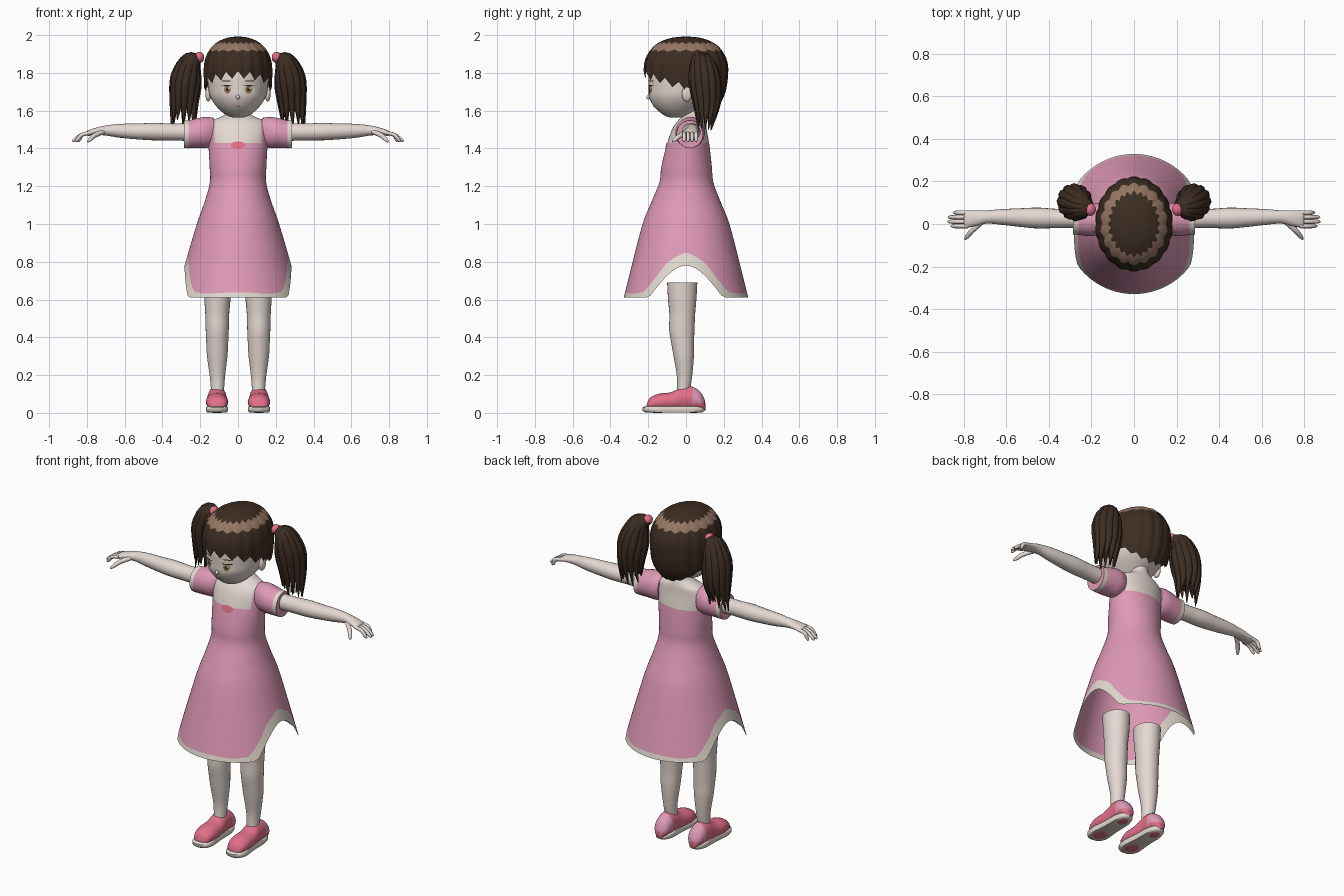
import bpy, bmesh, random
from math import sin, cos, pi
from mathutils import Vector
from mathutils.bvhtree import BVHTree

random.seed(4)
if "Cube" in bpy.data.objects:
    bpy.data.objects.remove(bpy.data.objects["Cube"])


def material(name, r, g, b):
    m = bpy.data.materials.new(name)
    m.use_nodes = True
    m.diffuse_color = (r, g, b, 1)
    bsdf = m.node_tree.nodes["Principled BSDF"]
    bsdf.inputs["Base Color"].default_value = (r, g, b, 1)
    bsdf.inputs["Roughness"].default_value = 0.8
    return m


SKIN = material("skin", 0.78, 0.69, 0.64)
PINK = material("dress pink", 0.74, 0.32, 0.47)
CREAM = material("cream trim", 0.76, 0.70, 0.62)
CORAL = material("coral pink", 0.76, 0.16, 0.25)
HAIR = material("dark brown hair", 0.045, 0.026, 0.016)
SHINE = material("hair highlight", 0.30, 0.18, 0.125)
IRIS = material("tan iris", 0.33, 0.19, 0.09)


def finish(name, bm, mats, angle=1.0):
    bmesh.ops.recalc_face_normals(bm, faces=bm.faces)
    me = bpy.data.meshes.new(name)
    bm.to_mesh(me)
    bm.free()
    for m in mats:
        me.materials.append(m)
    ob = bpy.data.objects.new(name, me)
    bpy.context.collection.objects.link(ob)
    bpy.ops.object.select_all(action='DESELECT')
    ob.select_set(True)
    bpy.context.view_layer.objects.active = ob
    bpy.ops.object.shade_smooth_by_angle(angle=angle)
    return ob


def smooth(pts, k=4):
    """Pass a smooth path through tuples of any length."""
    out = []
    for i in range(len(pts) - 1):
        p = [pts[max(0, min(len(pts) - 1, i + j))] for j in (-1, 0, 1, 2)]
        for s in range(k):
            t = s / k
            out.append(tuple(b + 0.5 * t * (c - a + t * (2*a - 5*b + 4*c - d + t * (3*(b - c) + d - a)))
                             for a, b, c, d in zip(*p)))
    return out + [tuple(pts[-1])]


def skin_rings(rings, caps=(True, True), mat_rule=None):
    """Join closed rings of points with quads."""
    bm = bmesh.new()
    rows = [[bm.verts.new(p) for p in r] for r in rings]
    n = len(rows[0])
    for j in range(len(rows) - 1):
        for i in range(n):
            k = (i + 1) % n
            f = bm.faces.new((rows[j][i], rows[j][k], rows[j+1][k], rows[j+1][i]))
            if mat_rule:
                f.material_index = mat_rule(j)
    for row, cap in zip((rows[0], rows[-1]), caps):
        if cap:
            bm.faces.new(row)
    return bm


def tube(name, pts, axis, mats, n=20, k=4, mat_rule=None):
    """Points are x, y, z and two radii; axis None follows the path."""
    pts = smooth(pts, k)
    rings = []
    for i, (x, y, z, a, b) in enumerate(pts):
        if axis == 'x':
            u, v = Vector((0, a, 0)), Vector((0, 0, b))
        elif axis == 'y':
            u, v = Vector((a, 0, 0)), Vector((0, 0, b))
        elif axis == 'z':
            u, v = Vector((a, 0, 0)), Vector((0, b, 0))
        else:
            t = Vector(pts[min(i+1, len(pts)-1)][:3]) - Vector(pts[max(i-1, 0)][:3])
            u = t.cross(Vector((0.1, 1, 0.1))).normalized()
            v = t.cross(u).normalized() * b
            u = u * a
        rings.append([Vector((x, y, z)) + u*cos(2*pi*q/n) + v*sin(2*pi*q/n) for q in range(n)])
    return finish(name, skin_rings(rings, mat_rule=mat_rule), mats)


def ball(name, c, r, mat):
    bm = bmesh.new()
    bmesh.ops.create_uvsphere(bm, u_segments=16, v_segments=10, radius=1)
    for v in bm.verts:
        v.co = Vector(c) + Vector([a*b for a, b in zip(v.co, r)])
    return finish(name, bm, [mat])


def plate(name, base, x, z, rx, rz, mat, off=0.003):
    """Thin disc draped on the front of a part."""
    me = base.data
    tree = BVHTree.FromPolygons([v.co for v in me.vertices], [p.vertices[:] for p in me.polygons])
    bm = bmesh.new()
    bmesh.ops.create_circle(bm, cap_ends=True, cap_tris=True, segments=20, radius=1)
    for v in bm.verts:
        px, pz = x + v.co.x*rx, z + v.co.y*rz
        hit = tree.ray_cast(Vector((px, -2, pz)), Vector((0, 1, 0)))[0]
        v.co = (px, (hit.y if hit else 0) - off, pz)
    return finish(name, bm, [mat])


def lookup(profile, z):
    """Interpolate a profile listed by rising height."""
    for a, b in zip(profile, profile[1:]):
        if z <= b[0]:
            t = max(0, (z - a[0]) / (b[0] - a[0]))
            return [p + (q - p)*t for p, q in zip(a, b)][1:]
    return profile[-1][1:]


# Dress, upper chest and neck: height, centre y, half width, half depth
BODY = smooth([(0.60, 0, 0.332, 0.332), (0.70, 0, 0.305, 0.307), (0.80, 0, 0.277, 0.282),
               (1.0, 0, 0.218, 0.23), (1.12, 0, 0.176, 0.182), (1.22, 0.002, 0.149, 0.143),
               (1.30, 0.003, 0.150, 0.134), (1.41, 0.01, 0.156, 0.115), (1.50, 0.018, 0.160, 0.092),
               (1.545, 0.03, 0.140, 0.075), (1.57, 0.04, 0.085, 0.06), (1.60, 0.04, 0.052, 0.052),
               (1.68, 0.04, 0.05, 0.05)], 6)
SEG = 72
WAIST = 1.0


def body_ring(height):
    ring = []
    for i in range(SEG):
        c, s = cos(2*pi*i/SEG), sin(2*pi*i/SEG)
        z = height(s)
        cy, rx, ry = lookup(BODY, z)
        ring.append((rx*c, cy + ry*s, z))
    return ring


def hem(s):
    return 0.61 + 0.17 * max(0, 1 - (s*0.32/0.19)**2)


def trim(s):
    arch = max(0, 1 - (s*0.32/0.22)**2)
    return 0.635 + 0.004*cos(18*s) + 0.21*arch


rings = [body_ring(hem)]
for q in range(10):
    rings.append(body_ring(lambda s: trim(s) + (WAIST - trim(s)) * q / 9))
rings += [body_ring(lambda s: z) for z in [p[0] for p in BODY] if z > WAIST + 0.01]
bm = skin_rings(rings, (False, True), lambda j: 2 if j == 0 else 0)
for co, no in (((0, 0, 1.43), (0, 0, 1)), ((0.125, 0, 0), (1, 0, 0)), ((-0.125, 0, 0), (1, 0, 0))):
    geom = bm.verts[:] + bm.edges[:] + bm.faces[:]
    bmesh.ops.bisect_plane(bm, geom=geom, plane_co=co, plane_no=no)
for f in bm.faces:
    c = f.calc_center_median()
    if c.z > 1.43 and abs(c.x) < 0.125:
        f.material_index = 1
dress = finish("dress_and_neck", bm, [PINK, SKIN, CREAM])
plate("dress_bow", dress, 0, 1.418, 0.038, 0.02, CORAL)

# Head
head = tube("head", [(0, -0.05, 1.563, 0.025, 0.035), (0, -0.045, 1.578, 0.065, 0.075),
                     (0, -0.038, 1.62, 0.112, 0.13), (0, -0.02, 1.67, 0.146, 0.175),
                     (0, -0.005, 1.72, 0.158, 0.193), (0, 0, 1.79, 0.162, 0.198),
                     (0, 0, 1.86, 0.150, 0.18), (0, 0, 1.92, 0.11, 0.14),
                     (0, 0, 1.95, 0.03, 0.04)], 'z', [SKIN], 40)
ball("nose", (0, -0.198, 1.672), (0.01, 0.012, 0.012), SKIN)
plate("mouth", head, 0, 1.622, 0.014, 0.003, CORAL)

# Hair cap: height, half width, half depth
CAP = smooth([(1.60, 0.125, 0.15), (1.68, 0.168, 0.198), (1.78, 0.178, 0.216), (1.86, 0.174, 0.213),
              (1.92, 0.150, 0.184), (1.96, 0.112, 0.142), (1.985, 0.06, 0.08), (1.993, 0.006, 0.008)], 6)
CSEG = 144


def zigzag(i, period):
    return abs((i % period) / period * 2 - 1)


def cap_ring(t):
    """t from 0 to 1 is hairline to highlight, 1 to 2 the highlight, 2 to 3 the crown."""
    ring = []
    for i in range(CSEG):
        c, s = cos(2*pi*i/CSEG), sin(2*pi*i/CSEG)
        line = 1.74 - s*(0.07 if s < 0 else 0.12) - (0.04 if s < 0 else 0.015)*zigzag(i, 8)
        low, high = 1.912 + 0.012*zigzag(i, 8), 1.952 + 0.012*zigzag(i + 3, 6)
        stops = (line, low, high, 1.993)
        k = min(int(t), 2)
        z = stops[k] + (stops[k+1] - stops[k])*(t - k)
        rx, ry = lookup(CAP, z)
        bump = 1 + 0.03*(1 - zigzag(i, 8)**2) * min(1, 3 - t)
        ring.append((rx*bump*c, ry*bump*s, z))
    return ring


levels = [q/10 for q in range(10)] + [1 + q/4 for q in range(4)] + [2 + q/6 for q in range(7)]
bm = skin_rings([cap_ring(t) for t in levels], (False, True), lambda j: 1 if 10 <= j < 14 else 0)
finish("hair_cap", bm, [HAIR, SHINE], 0.7)

for side, s in (("left", 1), ("right", -1)):
    def path(*pts):
        return [(s*p[0],) + p[1:] for p in pts]

    # Ears, eyes and brows
    ball(side + "_ear", (s*0.157, 0.005, 1.69), (0.016, 0.027, 0.042), SKIN)
    plate(side + "_eye_white", head, s*0.058, 1.71, 0.032, 0.022, CREAM, 0.002)
    plate(side + "_iris", head, s*0.056, 1.711, 0.018, 0.021, IRIS, 0.004)
    plate(side + "_pupil", head, s*0.056, 1.711, 0.008, 0.011, HAIR, 0.006)
    plate(side + "_eye_glint", head, s*0.056 + 0.007, 1.72, 0.005, 0.005, CREAM, 0.007)
    plate(side + "_lash", head, s*0.06, 1.732, 0.03, 0.003, HAIR, 0.005)
    plate(side + "_brow", head, s*0.062, 1.757, 0.026, 0.003, HAIR, 0.003)

    # Pigtail of tapered locks and its tie
    ball(side + "_hair_tie", (s*0.205, 0.068, 1.883), (0.026, 0.03, 0.028), CORAL)
    for i in range(13):
        a = 2*pi*i/12
        r = 0 if i == 12 else 1
        c, d = r*cos(a), r*sin(a)
        tip = 1.53 + random.uniform(-0.04, 0.03)
        tube(f"{side}_pigtail_lock_{i + 1}", path(
            (0.19, 0.07, 1.875, 0.014, 0.014),
            (0.245 + 0.02*c, 0.085 + 0.035*d, 1.865 + 0.015*c, 0.027, 0.024),
            (0.275 + 0.055*c, 0.10 + 0.06*d, 1.76 + 0.02*c, 0.028, 0.028),
            (0.285 + 0.058*c, 0.11 + 0.055*d, 1.64, 0.019, 0.02),
            (0.29 + 0.062*c, 0.10 + 0.035*d, tip, 0.002, 0.002)), None, [HAIR], 8, 4)

    # Puffed sleeve with cream cuff
    tube(side + "_sleeve", path((0.126, 0.028, 1.487, 0.06, 0.074), (0.165, 0.024, 1.485, 0.075, 0.082),
                                (0.21, 0.02, 1.482, 0.077, 0.079), (0.262, 0.02, 1.475, 0.071, 0.074),
                                (0.287, 0.02, 1.475, 0.07, 0.073)), 'x', [PINK, CREAM], 32, 4,
         lambda j: 1 if j >= 12 else 0)

    # Arm and palm
    tube(side + "_arm", path((0.26, 0.025, 1.486, 0.045, 0.046), (0.36, 0.026, 1.487, 0.045, 0.045),
                             (0.45, 0.028, 1.489, 0.049, 0.046), (0.53, 0.03, 1.490, 0.044, 0.042),
                             (0.62, 0.033, 1.493, 0.037, 0.037), (0.69, 0.033, 1.495, 0.031, 0.028),
                             (0.74, 0.028, 1.492, 0.036, 0.021), (0.79, 0.022, 1.482, 0.04, 0.015),
                             (0.80, 0.022, 1.478, 0.035, 0.009)), 'x', [SKIN], 20)
    for i, reach in enumerate((0.86, 0.875, 0.873, 0.85)):
        y = -0.01 + 0.021*i
        tube(f"{side}_finger_{i + 1}", path((0.78, y, 1.483, 0.010, 0.010),
                                            (0.825, y, 1.473, 0.0105, 0.0105),
                                            (reach - 0.01, y, 1.446, 0.009, 0.009),
                                            (reach, y, 1.436, 0.004, 0.004)), None, [SKIN], 8, 3)
    tube(side + "_thumb", path((0.715, 0.01, 1.488, 0.013, 0.013), (0.76, -0.03, 1.468, 0.013, 0.013),
                               (0.785, -0.06, 1.445, 0.010, 0.010), (0.795, -0.072, 1.435, 0.004, 0.004)),
         None, [SKIN], 8, 3)

    # Leg
    tube(side + "_leg", path((0.108, -0.016, 0.10, 0.033, 0.034), (0.109, -0.008, 0.19, 0.04, 0.04),
                             (0.110, -0.012, 0.30, 0.054, 0.054), (0.110, -0.018, 0.37, 0.058, 0.06),
                             (0.110, -0.022, 0.44, 0.061, 0.067), (0.110, -0.02, 0.52, 0.063, 0.068),
                             (0.109, -0.02, 0.60, 0.069, 0.075), (0.109, -0.02, 0.69, 0.072, 0.08)),
         'z', [SKIN], 28)

    # Shoe upper, from toe to heel: y, half width, top
    upper = [(-0.208, 0.02, 0.045), (-0.19, 0.047, 0.08), (-0.14, 0.059, 0.102), (-0.08, 0.057, 0.109),
             (-0.04, 0.053, 0.128), (-0.01, 0.05, 0.142), (0.035, 0.05, 0.138), (0.075, 0.043, 0.112),
             (0.097, 0.025, 0.075), (0.102, 0.008, 0.055)]
    shoe = tube(side + "_shoe", [(s*0.111, y, (top + 0.012)/2, w, (top - 0.012)/2) for y, w, top in upper],
                'y', [CORAL, PINK], 24)
    for p in shoe.data.polygons:
        if p.center.y > 0.03 and p.center.z > 0.05:
            p.material_index = 1

    # Sole, narrowed at the arch, with coral patches underneath
    rings = []
    for z, k in ((0.003, 0.92), (0.012, 1), (0.028, 1), (0.034, 0.93)):
        ring = []
        for i in range(40):
            c, d = cos(2*pi*i/40), sin(2*pi*i/40)
            w = 0.058 - 0.01*d - 0.008*cos(3*d)
            ring.append((s*0.111 + k*w*c*(1.3 - 0.3*c*c), -0.065 + 0.165*k*d, z))
        rings.append(ring)
    finish(side + "_sole", skin_rings(rings), [CREAM])
    for part, y, rx, ry in (("toe", -0.15, 0.04, 0.045), ("heel", 0.04, 0.028, 0.035)):
        ball(f"{side}_{part}_pad", (s*0.111, y, 0.004), (rx, ry, 0.004), CORAL)
